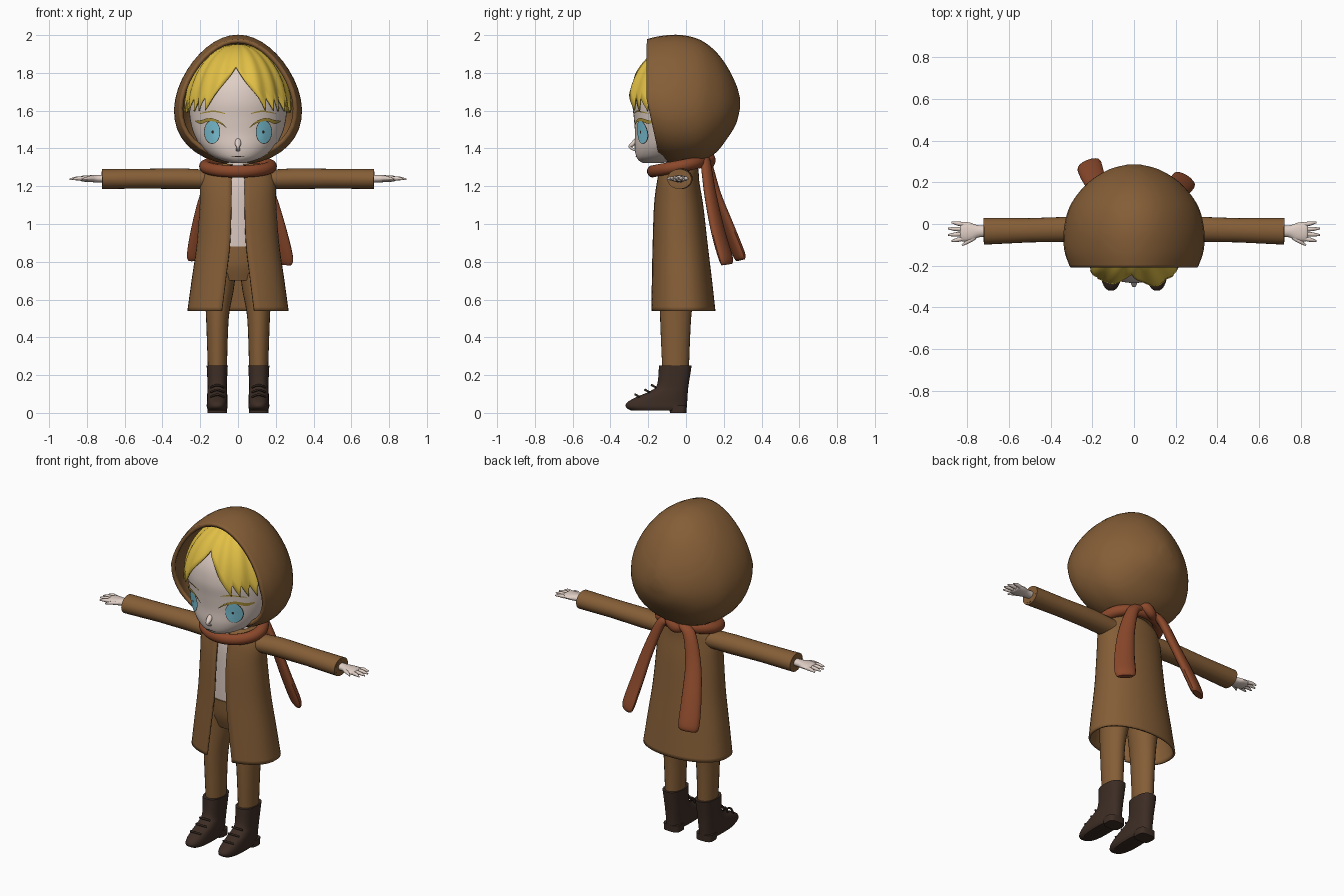
import bpy, bmesh, math
from mathutils import Vector, Matrix

if "Cube" in bpy.data.objects:
    bpy.data.objects.remove(bpy.data.objects["Cube"])

def mat(name, r, g, b):
    m = bpy.data.materials.new(name)
    m.diffuse_color = (r, g, b, 1)
    m.use_nodes = True
    m.node_tree.nodes["Principled BSDF"].inputs["Base Color"].default_value = m.diffuse_color
    return m

BROWN = mat("brown_cloth", .235, .112, .038)
RUST = mat("rust_scarf", .26, .066, .024)
SKIN = mat("pale_skin", .74, .62, .56)
SHIRT = mat("pale_shirt", .68, .56, .51)
HAIR = mat("blond_hair", .75, .52, .06)
IRIS = mat("blue_eye", .20, .55, .68)
BOOT = mat("dark_leather", .046, .026, .018)
LASH = mat("ochre_lash", .40, .28, .04)
DARK = mat("dark_line", .03, .018, .012)

def spline(keys, n=5):
    """Catmull-Rom through number tuples."""
    out = []
    for i in range(len(keys) - 1):
        a, b, c, d = keys[max(i - 1, 0)], keys[i], keys[i + 1], keys[min(i + 2, len(keys) - 1)]
        for k in range(n):
            t = k / n
            out.append(tuple(.5 * (2*q + (r - p)*t + (2*p - 5*q + 4*r - s)*t*t + (3*q - p - 3*r + s)*t**3)
                             for p, q, r, s in zip(a, b, c, d)))
    return out + [tuple(keys[-1])]

def loft(name, rings, m, closed=True, caps=(True, True), thick=0):
    bm = bmesh.new()
    vs = [[bm.verts.new(p) for p in r] for r in rings]
    n = len(rings[0])
    for a, b in zip(vs, vs[1:]):
        for i in range(n if closed else n - 1):
            j = (i + 1) % n
            bm.faces.new((a[i], a[j], b[j], b[i]))
    if caps[0]: bm.faces.new(vs[0])
    if caps[1]: bm.faces.new(vs[-1])
    bmesh.ops.recalc_face_normals(bm, faces=bm.faces)
    me = bpy.data.meshes.new(name)
    bm.to_mesh(me); bm.free()
    ob = bpy.data.objects.new(name, me)
    bpy.context.collection.objects.link(ob)
    me.materials.append(m)
    smooth(ob)
    if thick:
        mod = ob.modifiers.new("thickness", 'SOLIDIFY')
        mod.thickness, mod.offset = thick, 0
    return ob

def smooth(ob):
    bpy.ops.object.select_all(action='DESELECT')
    ob.select_set(True)
    bpy.context.view_layer.objects.active = ob
    bpy.ops.object.shade_smooth_by_angle(angle=math.radians(45))

def sgnpow(v, p):
    return math.copysign(abs(v) ** p, v)

def stack(name, keys, m, cx=0, p=1, n=32):
    """Horizontal ovals from (z, half width, front y, back y)."""
    rings = []
    for z, hw, yf, yb in spline(keys):
        A = [2*math.pi*i/n for i in range(n)]
        rings.append([(cx + hw*sgnpow(math.sin(a), p), (yf+yb)/2 - (yb-yf)/2*sgnpow(math.cos(a), p), z) for a in A])
    return loft(name, rings, m)

def tube(name, keys, m, wide, n=16, caps=(True, True), sub=5):
    """Oval tube along (x, y, z, half width, half thickness)."""
    pts = spline(keys, sub)
    P = [Vector(k[:3]) for k in pts]
    rings = []
    for i, k in enumerate(pts):
        t = (P[min(i+1, len(P)-1)] - P[max(i-1, 0)]).normalized()
        w = Vector(wide); w = (w - t*w.dot(t)).normalized()
        u = t.cross(w)
        rings.append([P[i] + w*k[3]*math.cos(2*math.pi*j/n) + u*k[4]*math.sin(2*math.pi*j/n) for j in range(n)])
    return loft(name, rings, m, caps=caps)

# ---- head and nose
HEAD = [(1.322, .03, -.225, -.13), (1.335, .085, -.248, -.06), (1.36, .14, -.264, 0), (1.41, .195, -.272, .08),
        (1.48, .235, -.27, .14), (1.56, .255, -.276, .18), (1.65, .26, -.283, .2), (1.75, .245, -.262, .18),
        (1.85, .17, -.195, .1), (1.92, .06, -.09, .02)]
stack("head", HEAD, SKIN, n=48)
tube("nose", [(0, -.262, 1.45, .012, .008), (0, -.28, 1.425, .016, .012), (0, -.296, 1.408, .009, .008),
              (0, -.27, 1.39, .012, .006)], SKIN, (1, 0, 0))
stack("neck", [(1.2, .06, -.1, .02), (1.4, .06, -.1, .02)], SKIN)

def on_face(x, z, off):
    rows = spline(HEAD)
    for a, b in zip(rows, rows[1:]):
        if a[0] <= z <= b[0]:
            t = (z - a[0]) / (b[0] - a[0])
            hw, yf, yb = [a[i] + (b[i] - a[i])*t for i in (1, 2, 3)]
            return (x, (yf+yb)/2 - (yb-yf)/2*math.sqrt(max(0, 1 - (x/hw)**2)) - off, z)

def disc(name, x, z, rx, rz, m, off):
    rings = [[on_face(x + rx*s*math.cos(a*math.pi/14), z + rz*s*math.sin(a*math.pi/14), off) for a in range(28)]
             for s in (.02, .5, 1)]
    loft(name, rings, m, caps=(False, False))

def stroke(name, keys, m, off):
    """Thin line on the face from (x, z, half height)."""
    loft(name, [[on_face(x, z - t, off), on_face(x, z + t, off)] for x, z, t in spline(keys)], m, False, (False, False))

# ---- face details
for s, side in ((-1, "left"), (1, "right")):
    disc(side + "_eye_rim", s*.137, 1.487, .043, .063, DARK, .003)
    disc(side + "_eye", s*.137, 1.487, .04, .06, IRIS, .005)
    disc(side + "_pupil", s*.134, 1.487, .006, .008, DARK, .007)
    stroke(side + "_lash", [(s*.06, 1.51, .002), (s*.10, 1.54, .006), (s*.15, 1.553, .008),
                            (s*.195, 1.54, .01), (s*.225, 1.545, .004)], LASH, .008)
    stroke(side + "_brow", [(s*.07, 1.585, .002), (s*.13, 1.597, .004), (s*.2, 1.585, .002)], LASH, .005)
stroke("mouth", [(-.035, 1.355, .001), (0, 1.357, .003), (.035, 1.355, .001)], DARK, .004)

# ---- hair shell with parted, jagged fringe
def hair_column(deg, rows=10):
    d = abs(deg + 3)
    edge = 1.83 - .16*min(d/25, 1)
    if d > 25:
        edge -= .075*abs(((d - 25)/10) % 1) + .0002*(d - 25)
    th = math.radians(deg)
    r = .277*(1 + .018*math.cos(th*17)) + .012*math.exp(-((d - 28)/16)**2)
    pe = math.acos((edge - 1.6)/.35)
    out = []
    for k in range(rows + 1):
        ph = .04 + (pe - .04)*k/rows
        out.append((r*math.sin(ph)*math.sin(th), -.03 - r*math.sin(ph)*math.cos(th), 1.6 + .35*math.cos(ph)))
    return out
loft("hair", [hair_column(d) for d in range(-115, 116)], HAIR, False, (False, False), .008)

# ---- hood: upright rings from the opening to the back
rings = []
for y, top, bot, hw in spline([(-.205, 1.968, 1.355, .295), (-.13, 1.985, 1.335, .318), (-.03, 1.99, 1.325, .32),
                               (.07, 1.965, 1.335, .297), (.15, 1.905, 1.385, .247), (.21, 1.825, 1.46, .185),
                               (.255, 1.735, 1.535, .105), (.274, 1.67, 1.61, .03)], 4):
    ring = []
    for i in range(40):
        a = 2*math.pi*i/40
        t = math.cos(a)
        tilt = .07*max(0, -t)*max(0, min(1, -y/.2))
        ring.append((hw*math.sin(a)*(1 - .2*t), y + tilt, (top+bot)/2 + (top-bot)/2*t))
    rings.append(ring)
loft("hood", rings, BROWN, caps=(False, True), thick=.022)

# ---- open coat
rings = []
for z, hw, yf, yb, g in spline([(1.315, .11, -.12, .05, .03), (1.285, .165, -.135, .06, .03), (1.22, .193, -.15, .065, .035),
                                (1.1, .197, -.165, .085, .035), (.9, .212, -.173, .108, .042),
                                (.7, .24, -.18, .132, .065), (.54, .262, -.185, .15, .085)]):
    a0 = math.asin(g/hw)
    A = [a0 + (2*math.pi - 2*a0)*i/40 for i in range(41)]
    rings.append([(hw*math.sin(a), (yf+yb)/2 - (yb-yf)/2*sgnpow(math.cos(a), .85), z) for a in A])
loft("coat", rings, BROWN, False, (False, False), .012)

# ---- shirt and trousers
stack("shirt", [(.86, .165, -.145, .08), (1.0, .16, -.142, .06), (1.2, .15, -.13, .04), (1.29, .09, -.1, .02)], SHIRT)
stack("trouser_hips", [(.7, .14, -.12, .06), (.78, .17, -.145, .08), (.88, .172, -.152, .085)], BROWN)

for s, side in ((-1, "left"), (1, "right")):
    tube(side + "_trouser_leg", [(s*.109, -.055, .22, .05, .07), (s*.109, -.055, .5, .06, .082),
                                 (s*.1, -.045, .66, .078, .092), (s*.09, -.04, .8, .085, .1)], BROWN, (1, 0, 0), 24)
    # boots
    stack(side + "_boot", [(.012, .048, -.29, 0), (.03, .055, -.318, .004), (.055, .055, -.312, .006), (.085, .054, -.26, .008),
                           (.115, .052, -.19, .01), (.15, .051, -.153, .014), (.25, .056, -.143, .03)], BOOT, s*.11, .8)
    stack(side + "_boot_heel", [(0, .052, -.085, .002), (.04, .053, -.09, .004)], BOOT, s*.11, .6)
    for z, y in ((.085, -.262), (.11, -.21), (.135, -.175)):
        tube(side + "_boot_lace", [(s*.11 - .035, y + .015, z, .006, .006), (s*.11, y - .006, z + .012, .006, .006),
                                   (s*.11 + .035, y + .015, z, .006, .006)], DARK, (0, 0, 1), 8)
    # sleeve with recessed cuff
    tube(side + "_sleeve", [(s*.13, -.03, 1.235, .062, .05), (s*.3, -.025, 1.24, .06, .055), (s*.5, -.03, 1.24, .058, .052),
                            (s*.72, -.035, 1.238, .064, .053), (s*.721, -.035, 1.238, .052, .042),
                            (s*.66, -.035, 1.238, .05, .04)], BROWN, (0, 1, 0), 24, sub=1)
    # hand
    tube(side + "_palm", [(s*.65, -.035, 1.24, .028, .022), (s*.74, -.035, 1.24, .028, .02), (s*.785, -.038, 1.24, .045, .018),
                          (s*.825, -.038, 1.24, .045, .015), (s*.835, -.038, 1.24, .03, .008)], SKIN, (0, 1, 0))
    for x0, y0, x1, y1 in ((.82, -.002, .875, .008), (.825, -.025, .892, -.022), (.825, -.048, .892, -.053),
                           (.82, -.07, .875, -.082), (.765, -.065, .825, -.102)):
        tube(side + "_finger", [(s*x0, y0, 1.24, .011, .011), (s*(x0+x1)/2, (y0+y1)/2, 1.241, .01, .01),
                                (s*x1, y1, 1.236, .004, .004)], SKIN, (0, 1, 0), 10)

# ---- scarf: collar ring, knot and two tails
bpy.ops.mesh.primitive_torus_add(major_radius=.172, minor_radius=.034, major_segments=40, minor_segments=14)
scarf = bpy.context.object
scarf.name = "scarf_ring"
scarf.data.transform(Matrix.Translation((0, -.04, 1.305)) @ Matrix.Rotation(.19, 4, 'X') @ Matrix.Diagonal((1, .82, .95, 1)))
scarf.data.materials.append(RUST)
smooth(scarf)
tube("scarf_knot", [(.05, .09, 1.35, .018, .018), (.02, .125, 1.35, .03, .026), (-.02, .125, 1.325, .03, .026),
                    (-.06, .09, 1.32, .018, .018)], RUST, (0, 0, 1))
tube("left_scarf_tail", [(-.02, .1, 1.335, .025, .02), (-.1, .115, 1.31, .035, .024), (-.16, .16, 1.15, .045, .025),
                         (-.195, .225, .98, .056, .027), (-.215, .28, .84, .06, .026), (-.217, .29, .808, .045, .015)],
     RUST, (.93, .36, .1))
tube("right_scarf_tail", [(.02, .1, 1.335, .025, .02), (.09, .105, 1.32, .032, .024), (.16, .13, 1.15, .045, .025),
                          (.21, .17, .96, .056, .027), (.24, .21, .82, .06, .026), (.243, .217, .785, .045, .015)],
     RUST, (.8, -.55, .1))
